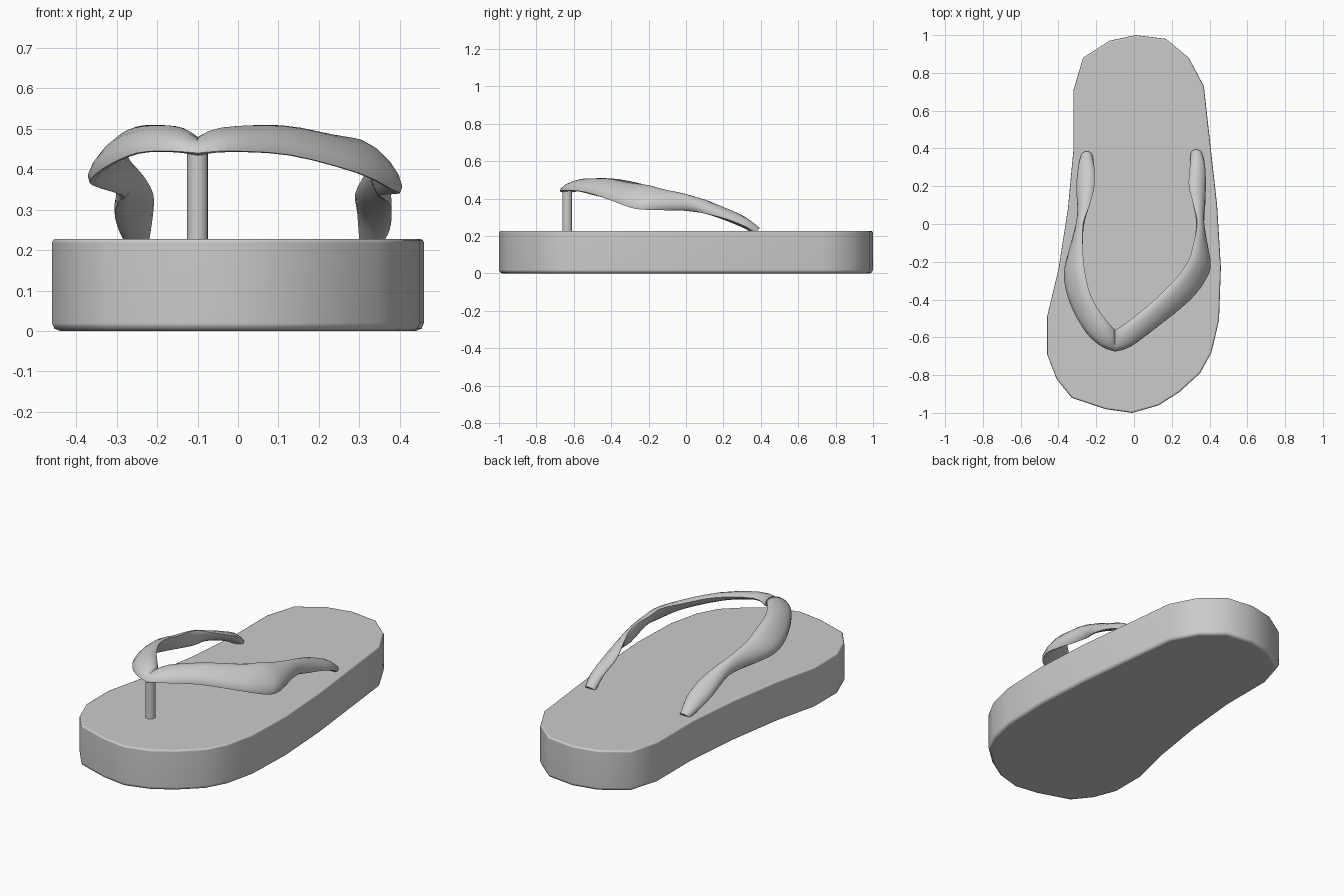
import bpy, bmesh, math
from mathutils import Vector

cube = bpy.data.objects.get("Cube")
if cube:
    bpy.data.objects.remove(cube, do_unlink=True)

grey = bpy.data.materials.new("plain grey")
grey.use_nodes = True
grey.diffuse_color = (0.6, 0.6, 0.6, 1)
grey.node_tree.nodes["Principled BSDF"].inputs["Base Color"].default_value = (0.6, 0.6, 0.6, 1)


def finish(bm, name, angle):
    """Turn a bmesh into a smooth shaded object."""
    bmesh.ops.recalc_face_normals(bm, faces=bm.faces[:])
    mesh = bpy.data.meshes.new(name)
    bm.to_mesh(mesh)
    bm.free()
    mesh.materials.append(grey)
    obj = bpy.data.objects.new(name, mesh)
    bpy.context.collection.objects.link(obj)
    bpy.ops.object.select_all(action='DESELECT')
    obj.select_set(True)
    bpy.context.view_layer.objects.active = obj
    bpy.ops.object.shade_smooth_by_angle(angle=math.radians(angle))
    return obj


# Sole: extruded foot outline with softened rims
SOLE_TOP = 0.228
outline = [
    (0.01, 1), (0.17, 0.98), (0.29, 0.88), (0.37, 0.73), (0.44, 0.1), (0.46, -0.23),
    (0.45, -0.51), (0.41, -0.68), (0.35, -0.79), (0.24, -0.89), (0.13, -0.96),
    (-0.01, -1), (-0.15, -0.98), (-0.33, -0.92), (-0.41, -0.82), (-0.46, -0.69),
    (-0.46, -0.49), (-0.4, -0.24), (-0.35, 0.08), (-0.32, 0.4), (-0.32, 0.71),
    (-0.27, 0.88), (-0.13, 0.97)]
bm = bmesh.new()
base = bm.faces.new([bm.verts.new((x, y, 0)) for x, y in outline])
lifted = bmesh.ops.extrude_face_region(bm, geom=[base], use_keep_orig=True)
for v in [g for g in lifted["geom"] if isinstance(g, bmesh.types.BMVert)]:
    v.co.z = SOLE_TOP
for height, width in ((0, 0.02), (SOLE_TOP, 0.01)):
    rim = [e for e in bm.edges if all(abs(v.co.z - height) < 0.001 for v in e.verts)]
    bmesh.ops.bevel(bm, geom=rim, offset=width, segments=2, profile=0.5, affect='EDGES')
sole = finish(bm, "sole", 50)
sole.modifiers.new("flat_caps", 'WEIGHTED_NORMAL').keep_sharp = True

# Strap: band sections given as inner edge and outer edge, from the toe back
toe = (-0.1, -0.56, 0.45, -0.1, -0.675, 0.44)
left_side = [
    (-0.05, -0.53, 0.49, -0.02, -0.65, 0.445),
    (0.1, -0.41, 0.5, 0.13, -0.54, 0.435),
    (0.22, -0.29, 0.48, 0.3, -0.4, 0.39),
    (0.29, -0.19, 0.47, 0.38, -0.29, 0.35),
    (0.31, -0.12, 0.45, 0.4, -0.2, 0.34),
    (0.335, 0, 0.425, 0.35, 0, 0.335),
    (0.315, 0.1, 0.39, 0.37, 0.1, 0.32),
    (0.29, 0.2, 0.34, 0.38, 0.22, 0.29),
    (0.295, 0.3, 0.29, 0.375, 0.32, 0.25),
    (0.3, 0.375, 0.22, 0.36, 0.375, 0.22)]
right_side = [
    (-0.13, -0.53, 0.49, -0.17, -0.65, 0.445),
    (-0.19, -0.45, 0.5, -0.25, -0.58, 0.44),
    (-0.235, -0.36, 0.5, -0.32, -0.46, 0.41),
    (-0.26, -0.25, 0.48, -0.36, -0.34, 0.38),
    (-0.27, -0.15, 0.45, -0.36, -0.22, 0.36),
    (-0.27, 0, 0.425, -0.285, 0, 0.335),
    (-0.235, 0.1, 0.385, -0.295, 0.1, 0.32),
    (-0.21, 0.2, 0.34, -0.305, 0.2, 0.29),
    (-0.21, 0.3, 0.29, -0.295, 0.3, 0.25),
    (-0.22, 0.365, 0.22, -0.28, 0.365, 0.22)]


def smooth_path(rows, steps):
    """Catmull-Rom interpolation through the section rows."""
    rows = [Vector(r) for r in rows]
    rows = [rows[0]] + rows + [rows[-1]]
    result = []
    for a, b, c, d in zip(rows, rows[1:], rows[2:], rows[3:]):
        for i in range(steps):
            t = i / steps
            result.append(b + (c - a) * t / 2 + (a * 2 - b * 5 + c * 4 - d) * t * t / 2
                          + (b * 3 - a - c * 3 + d) * t ** 3 / 2)
    return result + [rows[-1]]


right_path = smooth_path([toe] + right_side, 3)
left_path = smooth_path([toe] + left_side, 3)
path = right_path[:0:-1] + left_path
inner = [Vector(r[:3]) for r in path]
outer = [Vector(r[3:]) for r in path]
middle = [(a + b) / 2 for a, b in zip(inner, outer)]

bm = bmesh.new()
rings = []
SIDES = 12
for i, centre in enumerate(middle):
    along = middle[min(i + 1, len(path) - 1)] - middle[max(i - 1, 0)]
    across = (outer[i] - inner[i]) / 2
    normal = across.cross(along).normalized()
    ring = []
    for k in range(SIDES):
        a = math.tau * k / SIDES
        # rounded upper side, flatter underside
        lift = math.sin(a) * (0.03 if math.sin(a) > 0 else 0.012)
        ring.append(bm.verts.new(centre + across * math.cos(a) + normal * lift))
    rings.append(ring)
for r, s in zip(rings, rings[1:]):
    for k in range(SIDES):
        n = (k + 1) % SIDES
        bm.faces.new((r[k], r[n], s[n], s[k]))
bm.faces.new(rings[0])
bm.faces.new(rings[-1])
finish(bm, "strap", 60)

# Toe post between the sole and the strap
bm = bmesh.new()
bmesh.ops.create_cone(bm, cap_ends=True, segments=16, radius1=0.026, radius2=0.026, depth=0.23)
bmesh.ops.translate(bm, verts=bm.verts[:], vec=(-0.1, -0.635, 0.325))
finish(bm, "toe_post", 40)
